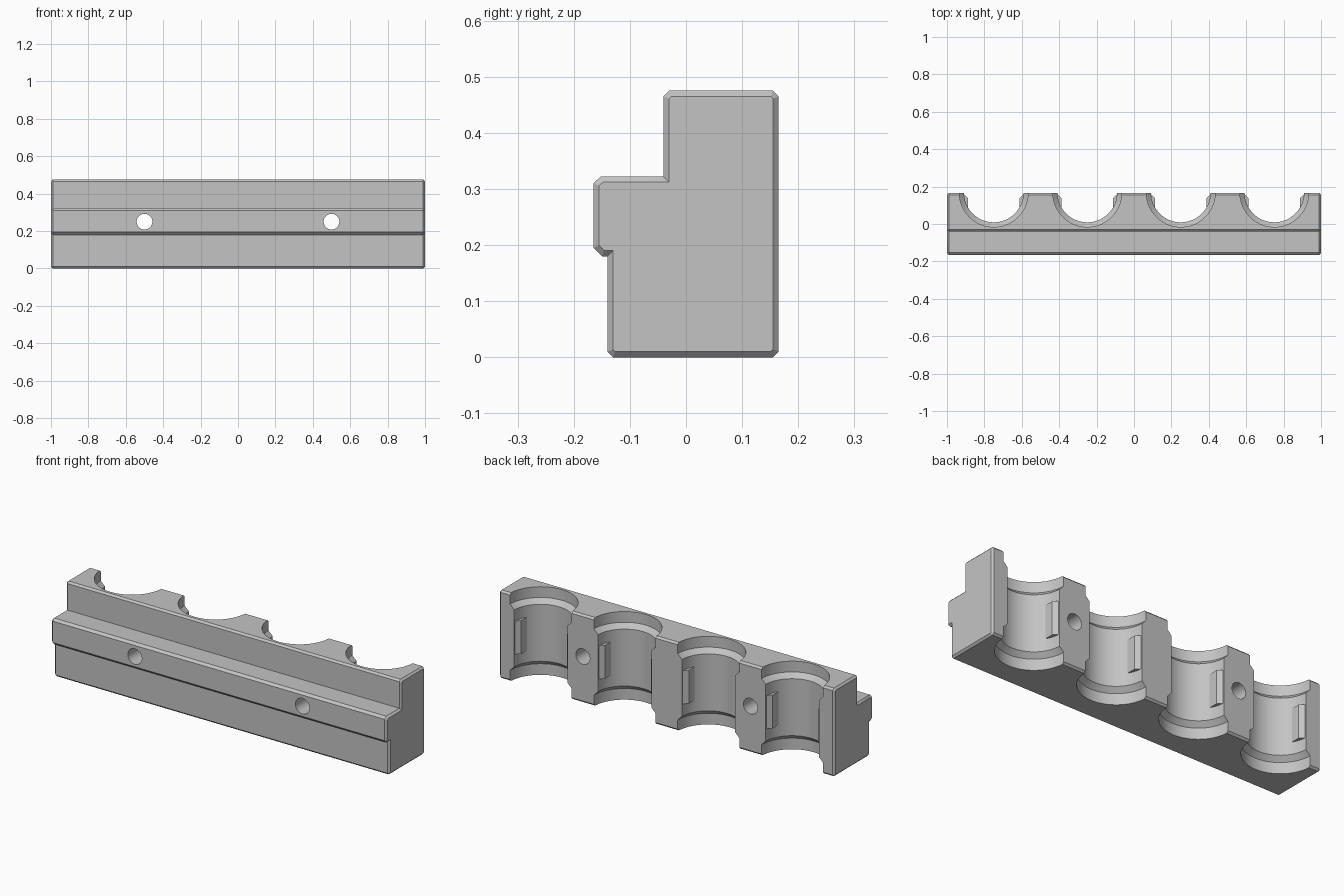
import bpy, bmesh, math
from mathutils import Vector, Matrix

if "Cube" in bpy.data.objects:
    bpy.data.objects.remove(bpy.data.objects["Cube"], do_unlink=True)

grey = bpy.data.materials.new("plain grey")
grey.use_nodes = True
grey.diffuse_color = (0.55, 0.55, 0.55, 1)
grey.node_tree.nodes["Principled BSDF"].inputs["Base Color"].default_value = grey.diffuse_color


def make_object(name, bm):
    bmesh.ops.recalc_face_normals(bm, faces=bm.faces)
    mesh = bpy.data.meshes.new(name)
    bm.to_mesh(mesh)
    bm.free()
    mesh.materials.append(grey)
    obj = bpy.data.objects.new(name, mesh)
    bpy.context.collection.objects.link(obj)
    return obj


def prism(bm, points, offset):
    """Extrude a flat outline along offset and return both caps."""
    base = bm.faces.new([bm.verts.new(p) for p in points])
    geom = bmesh.ops.extrude_face_region(bm, geom=[base], use_keep_orig=True)["geom"]
    top = [g for g in geom if isinstance(g, bmesh.types.BMFace)]
    bmesh.ops.translate(bm, verts=list(top[0].verts), vec=offset)
    return [base] + top


def cut(target, cutter):
    """Subtract the cutter from the target, then discard it."""
    cutter.hide_render = True
    mod = target.modifiers.new("cut", "BOOLEAN")
    mod.operation = "DIFFERENCE"
    mod.solver = "EXACT"
    mod.object = cutter
    bpy.context.view_layer.objects.active = target
    bpy.ops.object.modifier_apply(modifier=mod.name)
    bpy.data.objects.remove(cutter, do_unlink=True)


# Stepped block: chamfered side outline (y, z), with chamfered ends
outline = [(-.13, 0), (.155, 0), (.165, .01), (.165, .465), (.155, .475),
           (-.03, .475), (-.04, .465), (-.04, .322), (-.152, .322),
           (-.165, .31), (-.165, .195), (-.15, .18), (-.14, .18), (-.14, .01)]
bm = bmesh.new()
caps = prism(bm, [(-.99, y, z) for y, z in outline], Vector((1.98, 0, 0)))
bmesh.ops.recalc_face_normals(bm, faces=bm.faces)
bmesh.ops.inset_region(bm, faces=caps, thickness=.01, depth=.01,
                       use_even_offset=True, use_boundary=True)
block = make_object("holder_block", bm)

# Stepped bores open to the back, each with two retaining tabs left standing
BORE_Y, WIDE, NARROW = .168, .184, .159
bore_profile = [(0, -.1), (WIDE, -.1), (WIDE, .06), (NARROW, .085),
                (NARROW, .392), (WIDE, .417), (WIDE, .6), (0, .6)]
tab_outline = [(.137, .07), (.137, .137), (.187, .187), (.25, .187), (.25, .07)]

for x in (-.75, -.25, .25, .75):
    bm = bmesh.new()
    verts = [bm.verts.new((x + r, BORE_Y, z)) for r, z in bore_profile]
    edges = [bm.edges.new(pair) for pair in zip(verts, verts[1:])]
    bmesh.ops.spin(bm, geom=verts + edges, cent=(x, BORE_Y, 0), axis=(0, 0, 1),
                   angle=math.tau, steps=72)
    bmesh.ops.remove_doubles(bm, verts=bm.verts, dist=1e-4)
    bore = make_object("bore_cutter", bm)
    for side in (-1, 1):
        bm = bmesh.new()
        prism(bm, [(x + side * dx, y, .15) for dx, y in tab_outline],
              Vector((0, 0, .18)))
        cut(bore, make_object("tab_shape", bm))
    cut(block, bore)

# Two mounting holes running front to back
for x in (-.5, .5):
    bm = bmesh.new()
    bmesh.ops.create_cone(bm, cap_ends=True, segments=40, radius1=.042, radius2=.042,
                          depth=1, matrix=Matrix.Translation((x, 0, .25))
                          @ Matrix.Rotation(math.pi / 2, 4, "X"))
    cut(block, make_object("hole_cutter", bm))

bpy.ops.object.select_all(action="DESELECT")
block.select_set(True)
bpy.context.view_layer.objects.active = block
bpy.ops.object.shade_smooth_by_angle(angle=math.radians(30))
